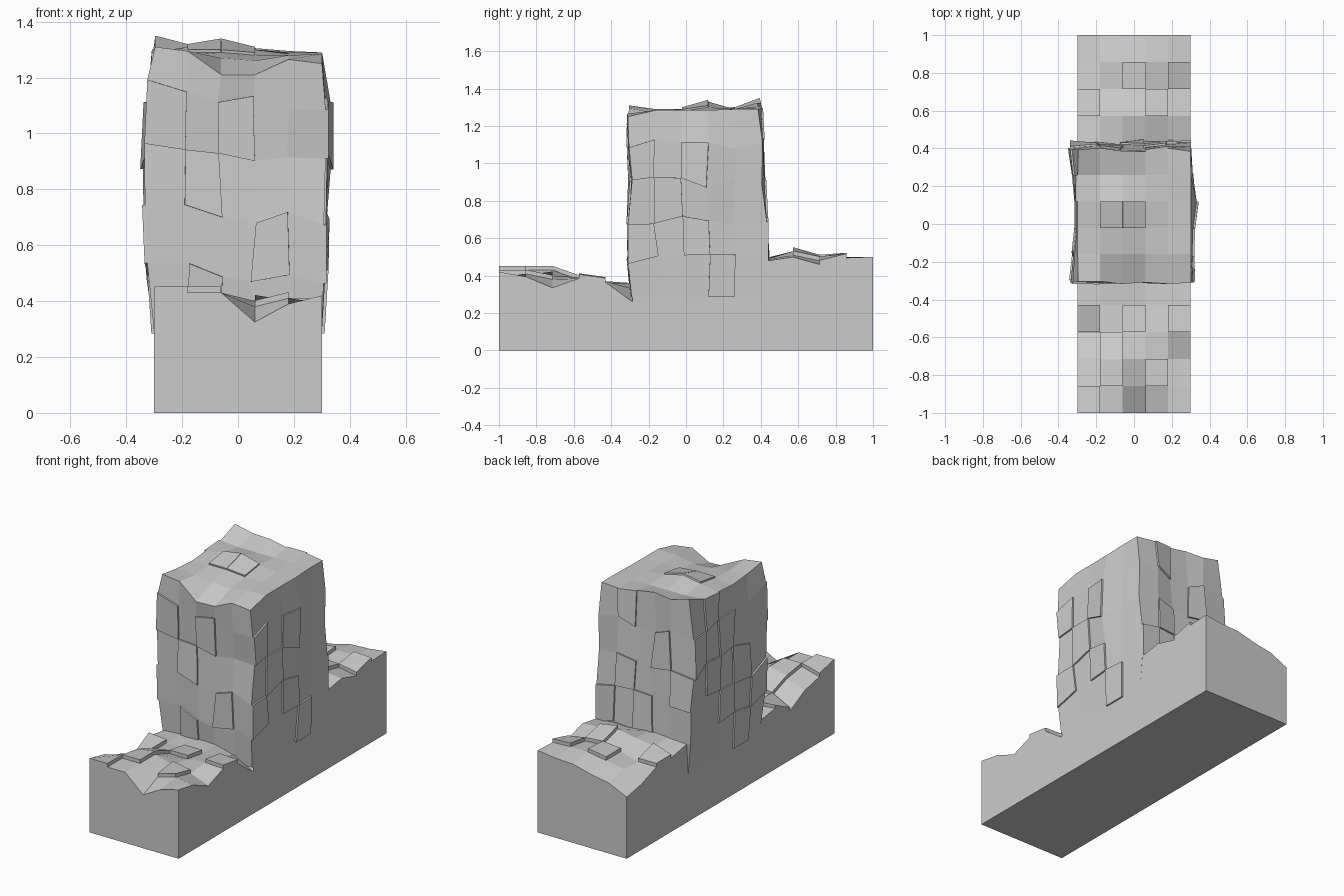
import bpy, bmesh, random

if "Cube" in bpy.data.objects:
    bpy.data.objects.remove(bpy.data.objects["Cube"])

random.seed(4)
XS = [-.3, -.18, -.06, .06, .18, .3]


def raise_tiles(bm, faces, depth, direction=None):
    # Push single faces outward as thin slabs
    bm.normal_update()
    for f in faces:
        d = (direction or f.normal.copy())
        r = bmesh.ops.extrude_discrete_faces(bm, faces=[f])
        n = r['faces'][0]
        for v in n.verts:
            v.co.x += d[0] * depth
            v.co.y += d[1] * depth
            v.co.z += d[2] * depth


def finish(bm, name):
    bmesh.ops.recalc_face_normals(bm, faces=bm.faces[:])
    me = bpy.data.meshes.new(name)
    bm.to_mesh(me)
    bm.free()
    ob = bpy.data.objects.new(name, me)
    bpy.context.collection.objects.link(ob)


# Ground block: uneven top in front of and behind the pillar
FRONT_Y = [-1, -.857, -.714, -.571, -.43, -.286]
FRONT_Z = [[.43, .43, .43, .325, .39, .42],
           [.40, .43, .43, .38, .41, .395],
           [.37, .41, .43, .40, .38, .335],
           [.30, .36, .38, .38, .39, .385],
           [.37, .36, .36, .36, .37, .365],
           [.35, .36, .36, .36, .33, .26]]
BACK_Y = [.41, .571, .714, .857, 1]
BACK_Z = [[.48, .49, .49, .48, .48, .475],
          [.45, .49, .51, .53, .51, .50],
          [.45, .45, .48, .49, .48, .46],
          [.40, .46, .48, .50, .50, .495],
          [.375, .43, .45, .48, .485, .50]]
bm = bmesh.new()


def ground(ys, zs, tiles):
    g = [[bm.verts.new((x, y, z)) for x, z in zip(XS, row)] for y, row in zip(ys, zs)]
    slabs = []
    for j in range(len(ys) - 1):
        for i in range(5):
            f = bm.faces.new((g[j][i], g[j][i + 1], g[j + 1][i + 1], g[j + 1][i]))
            if (i, j) in tiles:
                slabs.append(f)
    return g, slabs


gf, tf = ground(FRONT_Y, FRONT_Z, {(0, 3), (2, 3), (4, 3), (1, 2), (1, 1), (3, 1), (0, 0)})
gb, tb = ground(BACK_Y, BACK_Z, {(2, 2), (4, 2), (0, 1), (3, 1)})
c = {(i, j): bm.verts.new((XS[i], (-1, 1)[j], 0)) for i in (0, 5) for j in (0, 1)}
bm.faces.new((c[0, 0], c[0, 1], c[5, 1], c[5, 0]))
bm.faces.new([c[0, 0], c[5, 0]] + gf[0][::-1])
bm.faces.new([c[5, 1], c[0, 1]] + gb[-1])
for i in (0, 5):
    mid = [bm.verts.new((XS[i], y, .30)) for y in (-.284, .408)]
    bm.faces.new([c[i, 0]] + [r[i] for r in gf] + mid + [r[i] for r in gb] + [c[i, 1]])
raise_tiles(bm, tf + tb, .022, (0, 0, 1))
finish(bm, "ground_block")

# Rock pillar: 5x5x5 lattice shell with bulging walls and rough top
TOP_Z = [[1.31, 1.295, 1.21, 1.21, 1.265, 1.25],
         [1.29, 1.28, 1.27, 1.26, 1.28, 1.285],
         [1.28, 1.29, 1.29, 1.28, 1.28, 1.285],
         [1.29, 1.31, 1.33, 1.30, 1.285, 1.285],
         [1.30, 1.29, 1.29, 1.29, 1.29, 1.29],
         [1.35, 1.32, 1.325, 1.305, 1.295, 1.29]]
LEFT = [.035, .02, .005, .005, .02, .04]
LEFT_Z = [0, .7, .95, 1, .7, -.1]
RIGHT = [.015, .01, .015, .035, .012, .003]
RIGHT_Z = [0, .4, .5, .9, .9, .05]
FRONT = [-.01, .005, .005, -.003, .005, .012]
BACK = [.01, .035, .03, .015, .005, -.003]
SKEW = [.07, .055, .01, 0, 0, 0]

bm = bmesh.new()
N = range(6)
verts = {}
for i in N:
    for j in N:
        for k in N:
            if not (i in (0, 5) or j in (0, 5) or k == 5):
                continue
            x, y, z = -.3 + .12 * i, -.3 + .14 * j, .285 + .205 * k
            if 0 < k < 5:
                z += random.uniform(-.03, .03)
                if j == 0:
                    z += SKEW[i]
                if 0 < i < 5:
                    x += random.uniform(-.015, .005)
                if 0 < j < 5:
                    y += random.uniform(-.012, .015)
            if i == 0:
                x -= LEFT[j] * LEFT_Z[k]
            if i == 5:
                x += RIGHT[j] * RIGHT_Z[k]
            if j == 0:
                y -= FRONT[k] + random.uniform(-.010, .006)
            if j == 5:
                y += BACK[k] + random.uniform(-.014, .006)
            if k == 5:
                z = TOP_Z[j][i]
            verts[i, j, k] = bm.verts.new((x, y, z))

TILES = {'front': {(0, 3), (1, 2), (2, 3), (3, 1), (1, 0)},
         'back': {(3, 4), (1, 3), (3, 2), (4, 1), (2, 1), (0, 2)},
         'right': {(0, 3), (0, 1), (1, 2), (2, 3), (2, 1), (3, 0)},
         'left': {(0, 1), (1, 2), (2, 1), (2, 3), (3, 2), (1, 0), (4, 3), (3, 4)},
         'top': {(1, 2), (2, 2)}}
PLACE = {'front': lambda a, b: (a, 0, b), 'back': lambda a, b: (a, 5, b),
         'right': lambda a, b: (5, a, b), 'left': lambda a, b: (0, a, b),
         'top': lambda a, b: (a, b, 5)}
slabs = []
for side, at in PLACE.items():
    for a in range(5):
        for b in range(5):
            q = [verts[at(a + s, b + t)] for s, t in ((0, 0), (1, 0), (1, 1), (0, 1))]
            if side in ('back', 'left'):
                q.reverse()
            f = bm.faces.new(q)
            if (a, b) in TILES[side]:
                slabs.append(f)
raise_tiles(bm, slabs, .01)
finish(bm, "rock_pillar")
